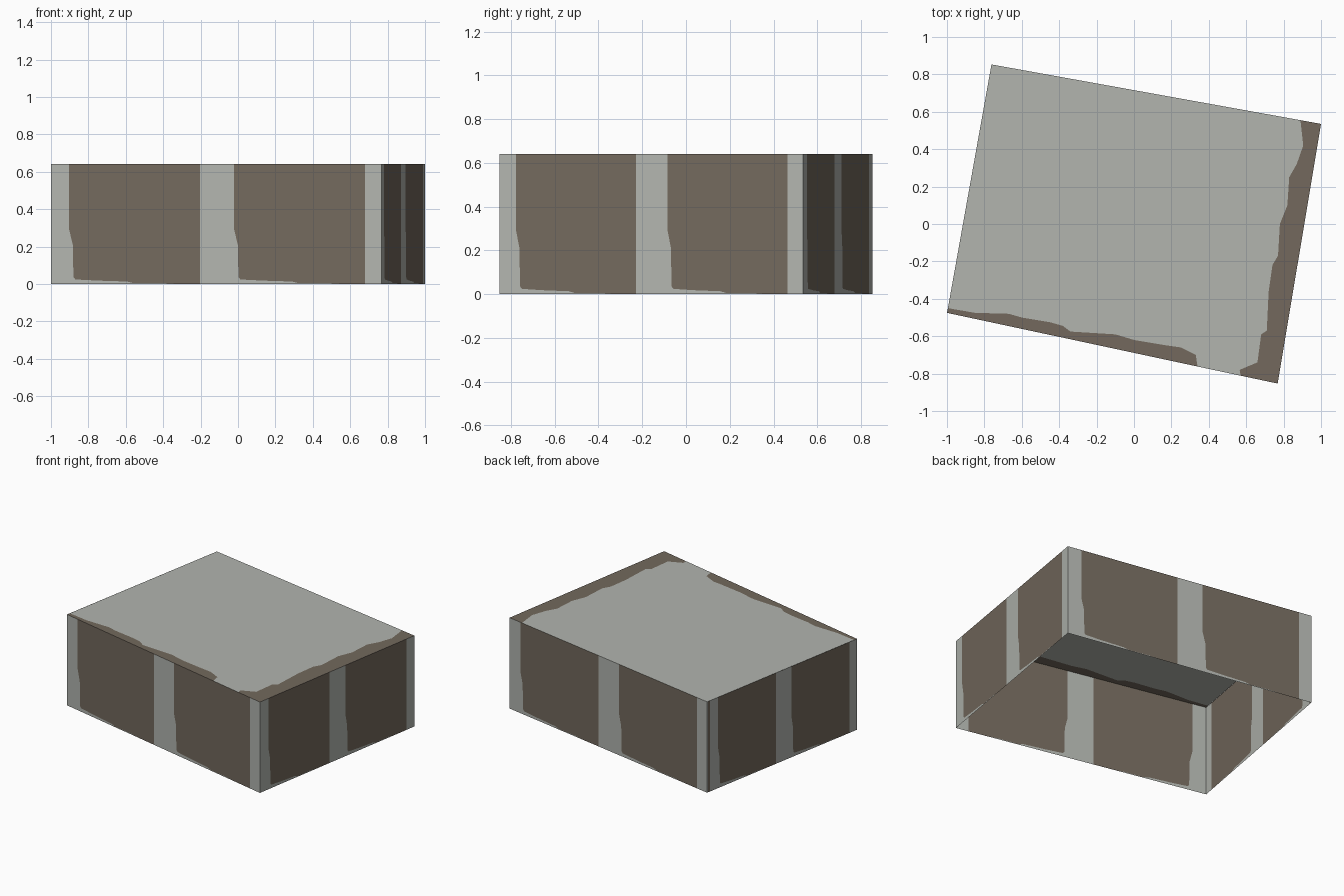
import bpy, bmesh
from mathutils import Vector

if "Cube" in bpy.data.objects:
    bpy.data.objects.remove(bpy.data.objects["Cube"])

H = 0.64
# footprint corners, counter-clockwise from the front left
FL, FR = Vector((-1.0, -0.475)), Vector((0.768, -0.853))
BR, BL = Vector((1.0, 0.535)), Vector((-0.762, 0.853))


def material(name, rgb):
    m = bpy.data.materials.new(name)
    lin = [((c / 255 + 0.055) / 1.055) ** 2.4 for c in rgb]
    m.diffuse_color = (*lin, 1)
    m.use_nodes = True
    m.node_tree.nodes["Principled BSDF"].inputs["Base Color"].default_value = m.diffuse_color
    return m


GREY, BROWN = 0, 1
MATS = [material("pale_grey", (178, 181, 175)), material("dark_brown", (115, 105, 93))]


def sheet(name, pieces):
    """Thin sheet made of (points, colour) polygons that share their borders."""
    bm = bmesh.new()
    for pts, colour in pieces:
        face = bm.faces.new([bm.verts.new(p) for p in pts])
        face.material_index = colour
    bmesh.ops.remove_doubles(bm, verts=bm.verts, dist=0.0002)
    me = bpy.data.meshes.new(name)
    bm.to_mesh(me)
    bm.free()
    for m in MATS:
        me.materials.append(m)
    ob = bpy.data.objects.new(name, me)
    bpy.context.collection.objects.link(ob)


# ragged lower-left border of a dark panel: (fraction along wall, height)
RAGGED = [(0.055, H), (0.055, 0.29), (0.066, 0.21), (0.068, 0.035), (0.074, 0.024),
          (0.14, 0.018), (0.23, 0.013), (0.25, 0.004), (0.33, 0.006), (0.38, 0.0)]


def wall(name, start, end, shift=0.0):
    def place(pts):
        out = []
        for u, z in pts:
            p = start.lerp(end, shift + u * (1 - shift))
            out.append((p.x, p.y, z))
        return out

    pieces = []
    # two dark panels, each after a pale post
    for left, off in ((0.0, 0.0), (0.45, 0.499)):
        edge = [(u + off, z) for u, z in RAGGED]
        right = 0.45 + off
        pieces.append((place([(left, 0)] + edge[::-1] + [(left, H)]), GREY))
        pieces.append((place(edge + [(right, 0), (right, H)]), BROWN))
    pieces.append((place([(0.949, 0), (1, 0), (1, H), (0.949, H)]), GREY))
    # narrow dark sliver at the corner of a shifted wall
    if shift:
        a, b = -shift / (1 - shift), -0.6 * shift / (1 - shift)
        pieces.append((place([(a, 0), (b, 0), (b, H), (a, H)]), GREY))
        pieces.append((place([(b, 0), (0, 0), (0, H), (b, H)]), BROWN))
    sheet(name, pieces)


wall("front_wall", FL, FR)
wall("right_wall", FR, BR)
wall("back_wall", BR, BL)
wall("left_wall", BL, FL, 0.018)

# roof with ragged dark borders along the front and right edges
front_rag = [(-0.995, -0.45), (-0.85, -0.475), (-0.67, -0.48), (-0.6, -0.5), (-0.45, -0.525),
             (-0.38, -0.545), (-0.34, -0.575), (-0.1, -0.59), (0, -0.62), (0.18, -0.65),
             (0.25, -0.66), (0.33, -0.7), (0.34, -0.762)]
right_rag = [(0.57, -0.811), (0.565, -0.78), (0.6, -0.765), (0.66, -0.74), (0.68, -0.59),
             (0.71, -0.57), (0.72, -0.36), (0.74, -0.22), (0.77, -0.17), (0.78, 0),
             (0.82, 0.1), (0.83, 0.25), (0.87, 0.32), (0.905, 0.42), (0.89, 0.555)]


def at_top(pts):
    return [(p[0], p[1], H) for p in pts]


sheet("roof", [
    (at_top(front_rag + right_rag + [BL]), GREY),
    (at_top([FL] + front_rag[::-1]), BROWN),
    (at_top([FR, BR] + right_rag[::-1]), BROWN),
])
